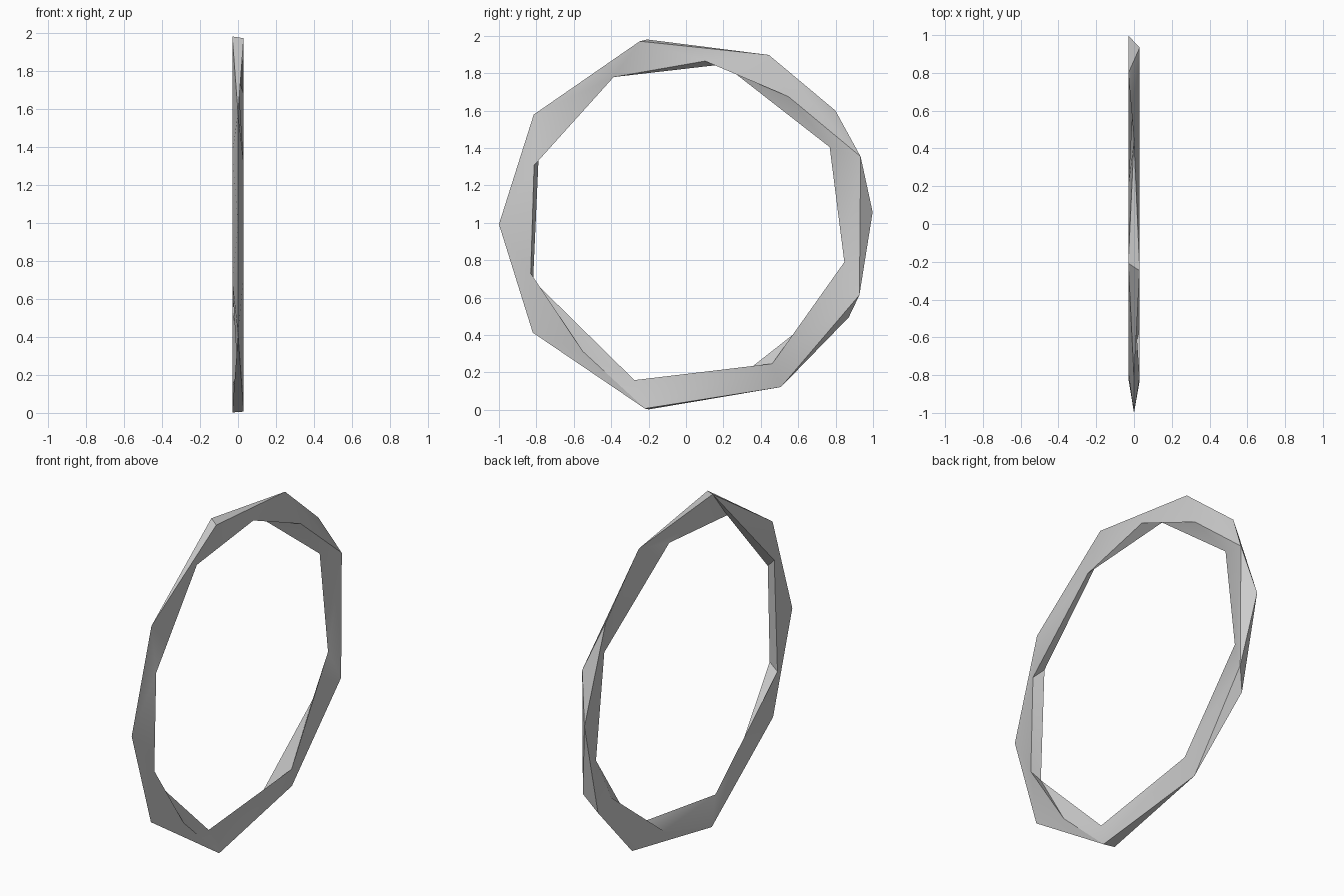
import bpy
import bmesh
from math import cos, sin, radians
from mathutils import Vector

cube = bpy.data.objects.get("Cube")
if cube:
    bpy.data.objects.remove(cube, do_unlink=True)

OUTER_RADIUS, INNER_RADIUS = 1.0, 0.87
HALF_THICKNESS = 0.03
CENTRE_HEIGHT = 0.992


def rim(radius, corners):
    """Corners on a circle: (angle, side), side 0 is shared by both faces."""
    return [
        Vector((side * HALF_THICKNESS,
                radius * cos(radians(angle)),
                CENTRE_HEIGHT + 1.01 * radius * sin(radians(angle))))
        for angle, side in corners
    ]


# Faceted rims of the hoop, left (+x) and right (-x)
outer_left = rim(OUTER_RADIUS, [
    (180, 0), (144.5, 0), (104.3, 1), (63.7, 0), (21, 1),
    (-22, 1), (-59.5, 0), (-102.7, 1), (-145, 0)])
outer_right = rim(OUTER_RADIUS, [
    (180, 0), (144.5, 0), (102, -1), (63.7, 0), (37, -1), (3.7, -1),
    (-29.5, -1), (-59.5, 0), (-101.5, -1), (-145, 0)])
inner_left = rim(INNER_RADIUS, [
    (159, 1), (116.4, 0), (83.3, 1), (51, 1), (28, 0),
    (-13.3, 0), (-58, 1), (-108.5, 0), (-129.5, 1), (-162.6, 1)])
inner_right = rim(INNER_RADIUS, [
    (154.8, -1), (116.4, 0), (76.7, -1), (28, 0), (-13.3, 0),
    (-31.2, -1), (-73.2, -1), (-108.5, 0), (-160, -1)])

bm = bmesh.new()
made = {}


def vert(point):
    key = tuple(round(c, 4) for c in point)
    if key not in made:
        made[key] = bm.verts.new(point)
    return made[key]


def bridge(first, second, forced=None):
    """Zip two closed rims with triangles, taking the shorter diagonal."""
    i = j = 0
    a, b = first + first[:1], second + second[:1]
    while i < len(first) or j < len(second):
        if j == len(second):
            step_first = True
        elif i == len(first):
            step_first = False
        elif forced == (i, j):
            step_first = True
        else:
            step_first = (a[i + 1] - b[j]).length <= (a[i] - b[j + 1]).length
        corners = [vert(a[i]), vert(b[j])]
        if step_first:
            i += 1
            corners.append(vert(a[i]))
        else:
            j += 1
            corners.append(vert(b[j]))
        if len(set(corners)) == 3 and not bm.faces.get(corners):
            bm.faces.new(corners)


# Two side faces, the outer wall and the inner wall
bridge(outer_left, inner_left)
bridge(outer_right, inner_right, forced=(1, 0))
bridge(outer_left, outer_right)
bridge(inner_left, inner_right)
bmesh.ops.recalc_face_normals(bm, faces=bm.faces[:])

mesh = bpy.data.meshes.new("faceted_hoop")
bm.to_mesh(mesh)
bm.free()
hoop = bpy.data.objects.new("faceted_hoop", mesh)
bpy.context.collection.objects.link(hoop)

# Plain grey finish
grey = bpy.data.materials.new("light_grey")
grey.use_nodes = True
colour = (0.6, 0.6, 0.6, 1)
grey.diffuse_color = colour
grey.node_tree.nodes["Principled BSDF"].inputs["Base Color"].default_value = colour
mesh.materials.append(grey)

# Soft shading over the shallow folds only
bpy.ops.object.select_all(action="DESELECT")
hoop.select_set(True)
bpy.context.view_layer.objects.active = hoop
bpy.ops.object.shade_smooth_by_angle(angle=radians(30))
